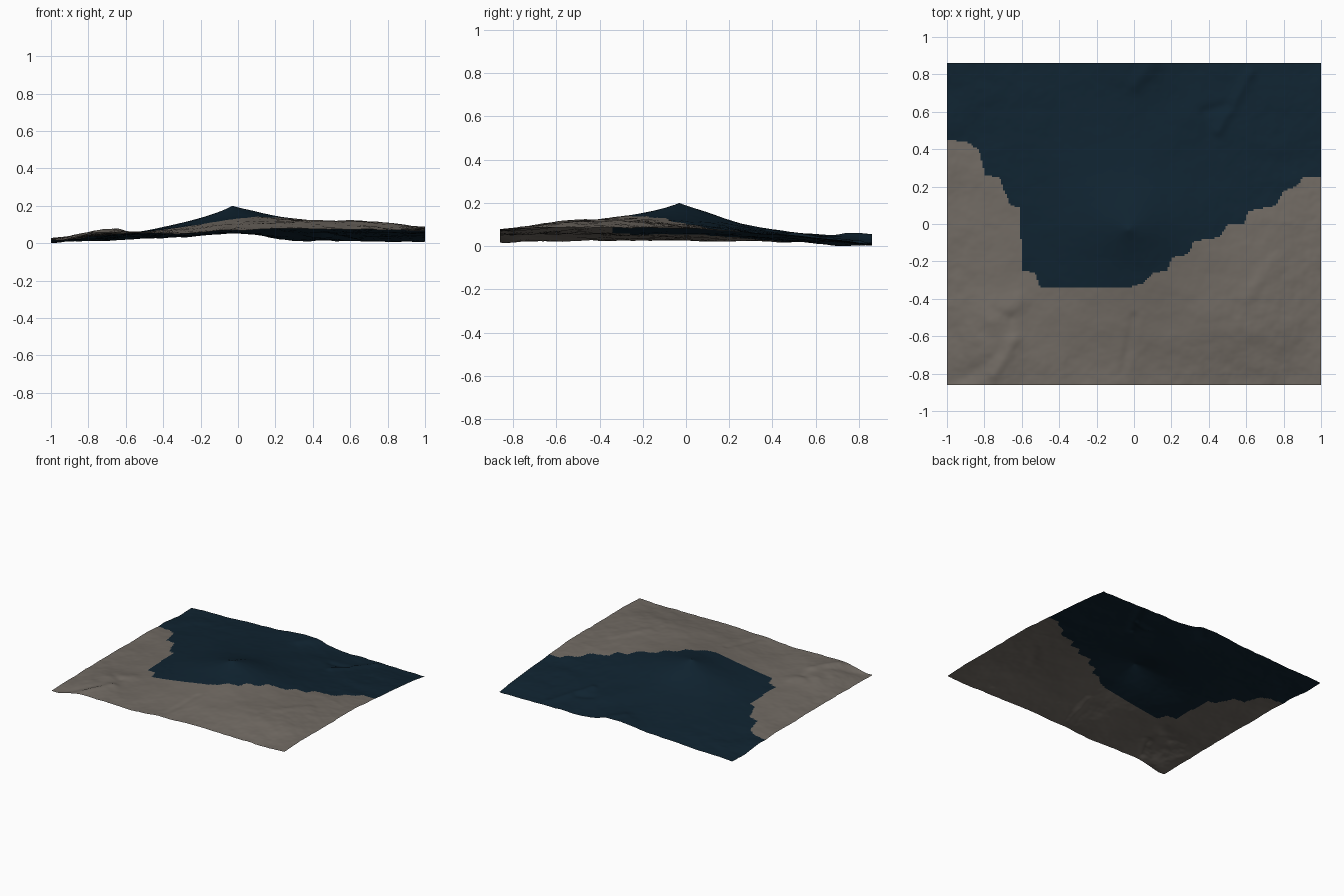
import bpy, bmesh, math
from mathutils import Vector, noise

if "Cube" in bpy.data.objects:
    bpy.data.objects.remove(bpy.data.objects["Cube"])

HX, HY = 1.0, 0.86
NX, NY = 200, 172

# coarse height survey: rows from front (-y) to back, columns from left to right
SURVEY = [
    [.025, .060, .060, .055, .075, .080, .080, .075, .085],
    [.025, .066, .060, .075, .105, .115, .120, .113, .090],
    [.030, .050, .065, .100, .138, .132, .120, .110, .090],
    [.030, .045, .070, .122, .168, .138, .110, .095, .088],
    [.025, .040, .060, .085, .100, .090, .075, .070, .065],
    [.018, .030, .045, .055, .060, .055, .045, .045, .045],
    [.006, .018, .028, .038, .060, .020, .015, .012, .015],
]

# stepped edge between the bare ground (front) and the dark ground (back)
EDGE = [(-1, .45), (-.9, .44), (-.83, .4), (-.795, .26), (-.72, .25), (-.69, .17),
        (-.66, .1), (-.61, .09), (-.6, -.25), (-.53, -.26), (-.5, -.34), (-.03, -.34),
        (.06, -.31), (.1, -.26), (.18, -.25), (.2, -.18), (.29, -.16), (.32, -.09),
        (.46, -.07), (.5, 0), (.59, 0), (.61, .07), (.76, .1), (.8, .18),
        (.87, .2), (.9, .25), (1, .25)]

# creases: start, end, width, height
CREASES = [((.0, .74), (.1, .86), .04, .008), ((.45, .5), (.62, .8), .03, .012),
           ((.38, .6), (.5, .63), .03, -.008), ((-.75, -.8), (-.64, -.62), .035, .012),
           ((-.76, -.52), (-.62, -.42), .05, .010), ((-.72, -.48), (-.66, -.5), .03, -.008),
           ((-.95, -.84), (-.72, -.7), .04, -.008), ((-.06, -.8), (.0, -.5), .025, -.006),
           ((.6, -.4), (.75, -.2), .04, .006)]


def cubic(p, t):
    a, b, c, d = p
    return b + .5 * t * (c - a + t * (2 * a - 5 * b + 4 * c - d + t * (3 * (b - c) + d - a)))


def sample(row, u):
    n = len(row) - 1
    i = min(int(u * n), n - 1)
    pick = [row[min(max(i + k, 0), n)] for k in (-1, 0, 1, 2)]
    return cubic(pick, u * n - i)


def crease(x, y, a, b, w, h):
    a, b, p = Vector(a), Vector(b), Vector((x, y))
    t = min(max((p - a).dot(b - a) / (b - a).length_squared, 0), 1)
    return h * math.exp(-((p - a.lerp(b, t)).length / w) ** 2)


def height(x, y):
    u, v = (x + HX) / (2 * HX), (y + HY) / (2 * HY)
    z = sample([sample(r, u) for r in SURVEY], v)
    # pointed summit
    z += .037 * math.exp(-math.hypot(x + .03, y + .03) / .09)
    z += sum(crease(x, y, *c) for c in CREASES)
    # weathering, rougher away from the summit slopes
    rough = .0025 + .005 * min(1, math.hypot(x + .1, y - .05)) ** 2
    z += rough * noise.fractal(Vector((x * 5, y * 5, 3)), .9, 2.1, 5)
    return z


def edge_y(x):
    for (x0, y0), (x1, y1) in zip(EDGE, EDGE[1:]):
        if x <= x1:
            return y0 + (y1 - y0) * (x - x0) / (x1 - x0)
    return EDGE[-1][1]


def material(name, rgb):
    m = bpy.data.materials.new(name)
    m.diffuse_color = (*rgb, 1)
    m.use_nodes = True
    m.node_tree.nodes["Principled BSDF"].inputs["Base Color"].default_value = m.diffuse_color
    return m


# open terrain sheet
bm = bmesh.new()
bmesh.ops.create_grid(bm, x_segments=NX, y_segments=NY, size=1)
for v in bm.verts:
    v.co.y *= HY
    v.co.z = height(v.co.x, v.co.y)
low = min(v.co.z for v in bm.verts)
for v in bm.verts:
    v.co.z -= low
for f in bm.faces:
    c = f.calc_center_median()
    f.material_index = 1 if c.y > edge_y(c.x) else 0
    f.smooth = True

mesh = bpy.data.meshes.new("mountain_terrain")
bm.to_mesh(mesh)
bm.free()
mesh.materials.append(material("bare ground grey", (.165, .145, .125)))
mesh.materials.append(material("deep navy", (.005, .017, .03)))
terrain = bpy.data.objects.new("mountain_terrain", mesh)
bpy.context.collection.objects.link(terrain)
